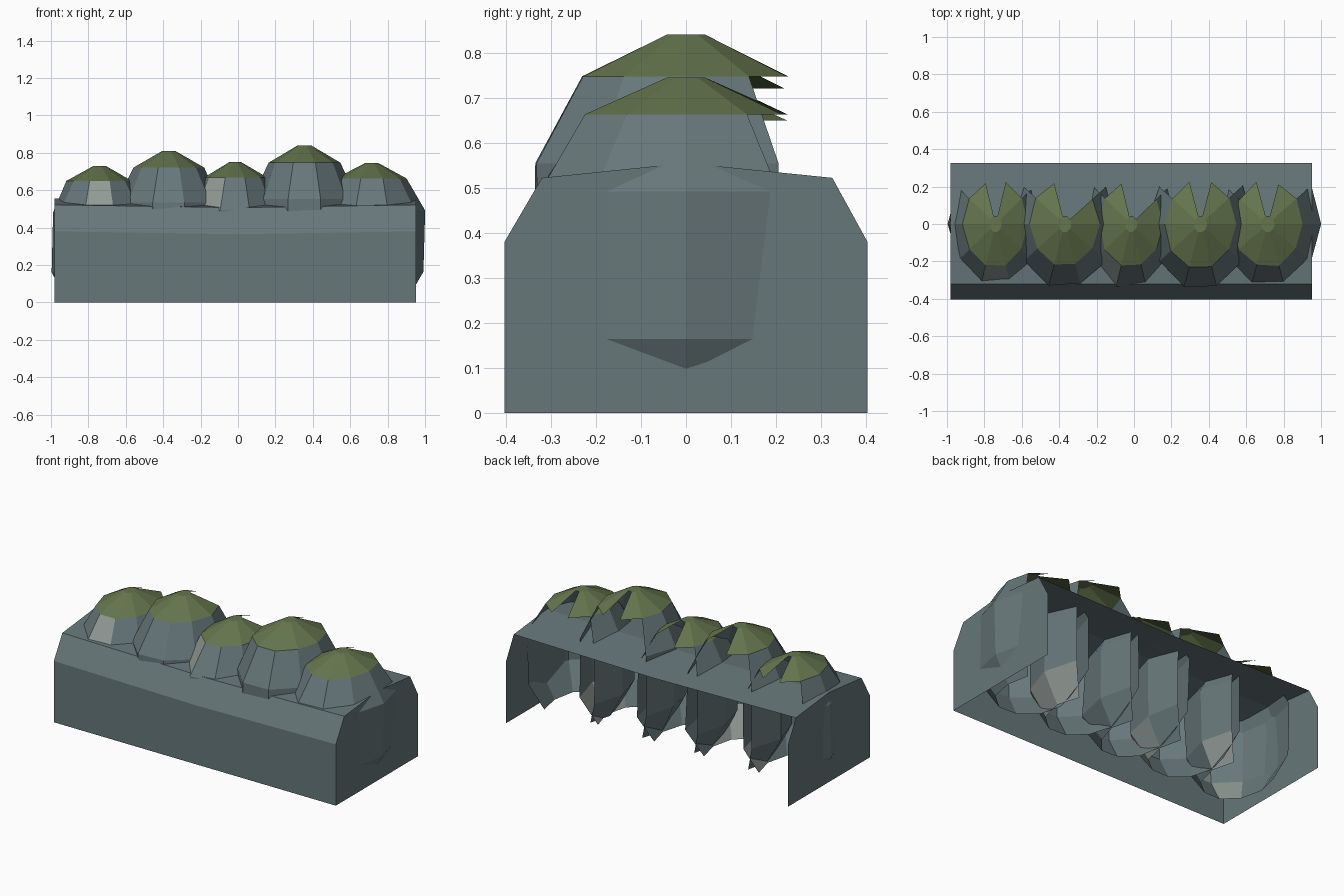
import bpy, bmesh, math, random

if "Cube" in bpy.data.objects:
    bpy.data.objects.remove(bpy.data.objects["Cube"])

random.seed(11)


def material(name, colour):
    m = bpy.data.materials.new(name)
    m.diffuse_color = (*colour, 1)
    m.use_nodes = True
    m.node_tree.nodes["Principled BSDF"].inputs["Base Color"].default_value = m.diffuse_color
    return m


stone = material("stone", (0.135, 0.185, 0.195))
pale_stone = material("pale_stone", (0.29, 0.33, 0.31))
moss = material("moss", (0.13, 0.18, 0.075))


def finish(bm, name, mats):
    # drop unused corners, then store the mesh
    for v in [v for v in bm.verts if not v.link_faces]:
        bm.verts.remove(v)
    mesh = bpy.data.meshes.new(name)
    bm.to_mesh(mesh)
    bm.free()
    for m in mats:
        mesh.materials.append(m)
    ob = bpy.data.objects.new(name, mesh)
    bpy.context.collection.objects.link(ob)


# Wall body: front, bevel and ridged top, open at the back and bottom
def wall():
    bm = bmesh.new()
    profile = [(-.403, 0), (-.403, .38), (-.32, .522), (0, .555),
               (.325, .522), (.403, .38), (.403, 0)]
    stations = []
    for x, sag in ((-.98, 0), (0, .015), (.953, 0)):
        stations.append([bm.verts.new((x, y, z - (sag if z else 0)))
                         for y, z in profile])
    for a, b in zip(stations, stations[1:]):
        for i in range(4):
            bm.faces.new((a[i], b[i], b[i + 1], a[i + 1]))
    bm.faces.new(stations[0])
    bm.faces.new(stations[-1][::-1])
    for f in bm.faces:
        f.normal_update()
        c = f.calc_center_median()
        if f.normal.dot((c.x, c.y, c.z - .25)) < 0:
            f.normal_flip()
    finish(bm, "wall_body", [stone])


# Boulder: ten-sided rings, mossy cap, back facets left out
def boulder(name, cx, height, rx, ry, wide_notch):
    bm = bmesh.new()
    n = 10
    shape = [(.19, 1), (1, .89), (1.48, .66), (1.48, .22), (1, .01)]
    rings = []
    for level, (r, z) in enumerate(shape):
        ring = []
        for k in range(n):
            a = math.radians(90 + 18 + 36 * k)
            j = random.uniform(.97, 1.04) if level else 1
            ring.append(bm.verts.new((cx + rx * r * j * math.cos(a),
                                      ry * r * j * math.sin(a), z * height)))
        rings.append(ring)
    bm.faces.new(rings[0]).material_index = 2
    for level, (top, low) in enumerate(zip(rings, rings[1:])):
        for k in range(n):
            gap = min(k + 1, n - 1 - k)   # facets away from straight back
            if gap == 0 or (level and gap == 1):
                continue
            if wide_notch and level == 0 and k == 8:
                continue
            f = bm.faces.new((top[k], low[k], low[(k + 1) % n], top[(k + 1) % n]))
            f.material_index = 2 if level == 0 else int(random.random() < .12)
    finish(bm, name, [stone, pale_stone, moss])


wall()
for i, args in enumerate([(-.74, .73, .172, .23, False),
                          (-.37, .81, .185, .23, True),
                          (-.015, .75, .17, .23, True),
                          (.355, .84, .188, .235, False),
                          (.715, .745, .19, .23, False)]):
    boulder(f"boulder_{i + 1}", *args)
